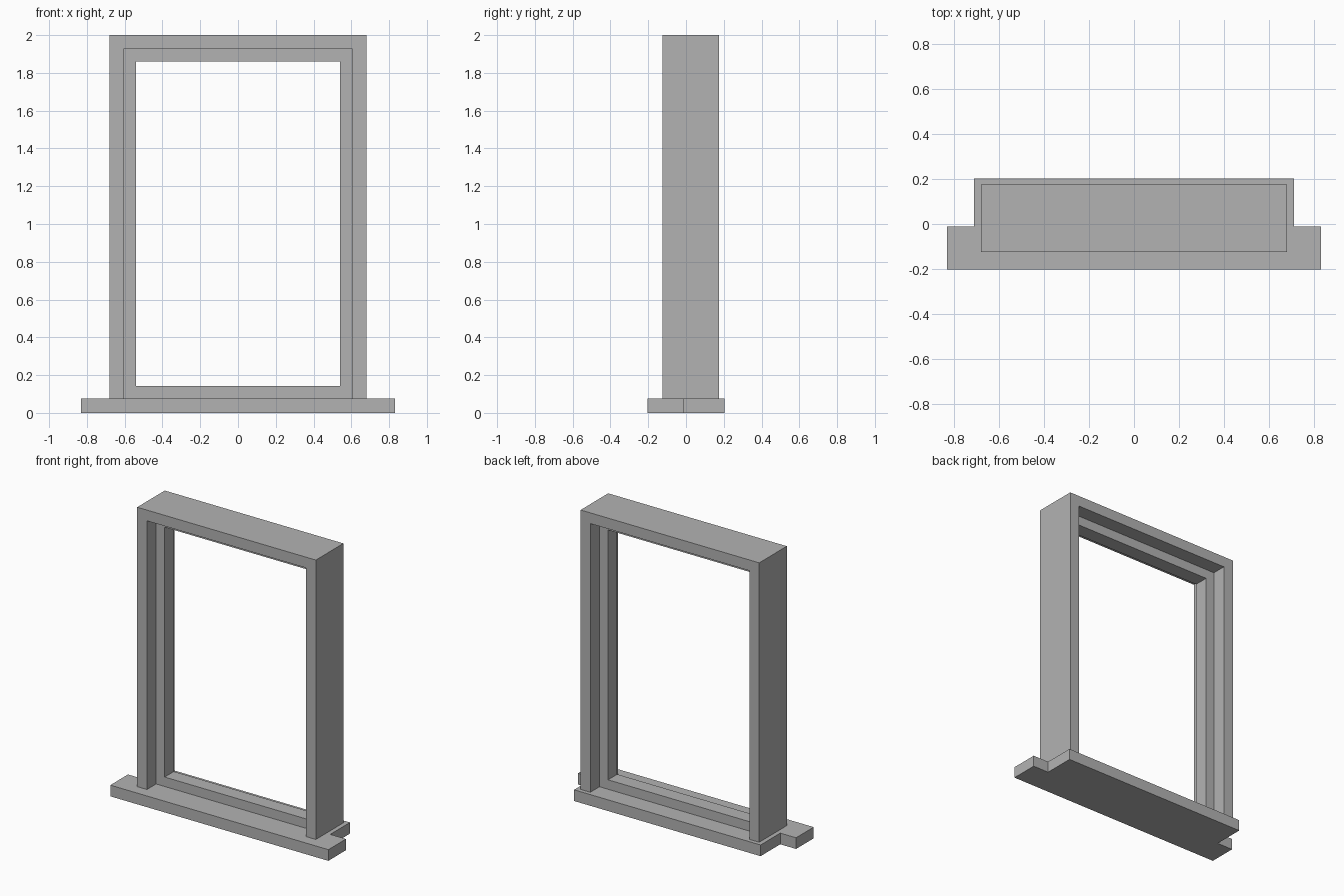
import bpy
import bmesh

if "Cube" in bpy.data.objects:
    bpy.data.objects.remove(bpy.data.objects["Cube"], do_unlink=True)

grey = bpy.data.materials.new("plain_grey")
grey.use_nodes = True
colour = (0.45, 0.45, 0.45, 1)
grey.diffuse_color = colour
grey.node_tree.nodes["Principled BSDF"].inputs["Base Color"].default_value = colour


def extruded(name, outline, direction):
    """Extrude a closed planar outline into a solid part."""
    bm = bmesh.new()
    face = bm.faces.new([bm.verts.new(p) for p in outline])
    grown = bmesh.ops.extrude_face_region(bm, geom=[face], use_keep_orig=True)
    moved = [v for v in grown["geom"] if isinstance(v, bmesh.types.BMVert)]
    bmesh.ops.translate(bm, verts=moved, vec=direction)
    bmesh.ops.recalc_face_normals(bm, faces=bm.faces)
    mesh = bpy.data.meshes.new(name)
    bm.to_mesh(mesh)
    bm.free()
    mesh.materials.append(grey)
    obj = bpy.data.objects.new(name, mesh)
    bpy.context.collection.objects.link(obj)
    return obj


def mirrored(half):
    """Complete a right-hand outline with its mirror image in x."""
    return half + [(-x, y, z) for x, y, z in reversed(half)]


SILL_TOP = 0.077
FRAME_X, FRAME_TOP, FRAME_FRONT, FRAME_DEPTH = 0.68, 2.0, -0.125, 0.3
SASH_X, SASH_TOP, SASH_FRONT, SASH_DEPTH = 0.606, 1.926, -0.025, 0.1
RAIL = 0.065

# Sill with notched ends
extruded("window_sill", mirrored([
    (0.83, -0.203, 0), (0.83, -0.011, 0), (0.71, -0.011, 0), (0.71, 0.203, 0),
]), (0, 0, SILL_TOP))

# Outer frame: two jambs and a head, open onto the sill
y = FRAME_FRONT
outer = [(FRAME_X, y, SILL_TOP), (FRAME_X, y, FRAME_TOP)]
inner = [(SASH_X, y, SILL_TOP), (SASH_X, y, SASH_TOP)]
arch = mirrored(outer) + list(reversed(mirrored(inner)))
extruded("outer_frame", arch, (0, FRAME_DEPTH, 0))

# Inner sash: stiles on both sides, rails between them
y = SASH_FRONT
opening = SASH_X - RAIL
for side, label in ((1, "left"), (-1, "right")):
    extruded(label + "_sash_stile", [
        (side * opening, y, SILL_TOP), (side * SASH_X, y, SILL_TOP),
        (side * SASH_X, y, SASH_TOP), (side * opening, y, SASH_TOP),
    ], (0, SASH_DEPTH, 0))
for label, low in (("bottom", SILL_TOP), ("top", SASH_TOP - RAIL)):
    extruded(label + "_sash_rail", mirrored([
        (opening, y, low), (opening, y, low + RAIL),
    ]), (0, SASH_DEPTH, 0))
